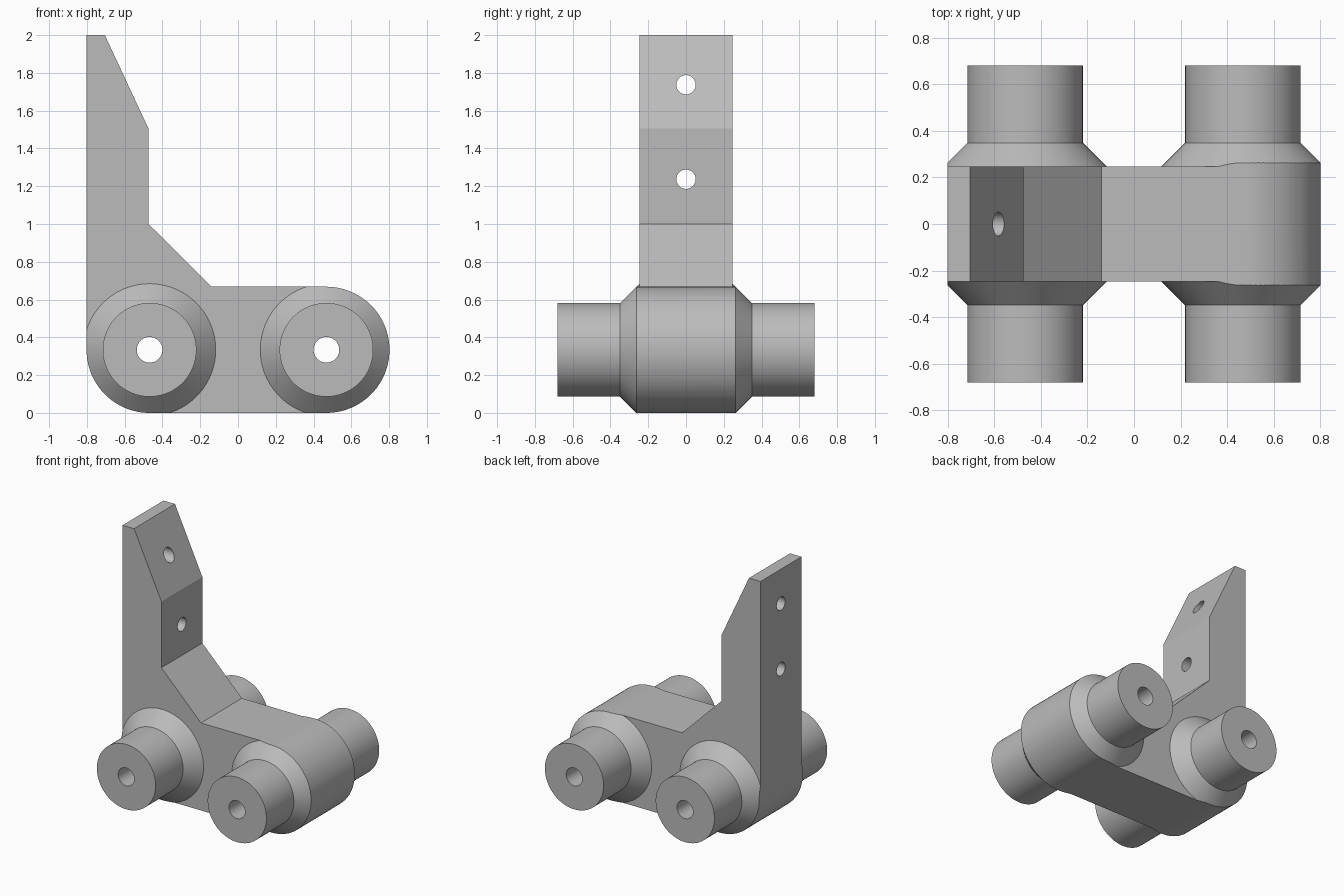
import bpy, bmesh, math
from mathutils import Matrix

if "Cube" in bpy.data.objects:
    bpy.data.objects.remove(bpy.data.objects["Cube"], do_unlink=True)

R = 0.334                  # end radius of the link
AXLE_X, AXLE_Z = 0.468, R
HALF_W = 0.247             # half thickness of the bracket

grey = bpy.data.materials.new("plain grey")
grey.use_nodes = True
grey.diffuse_color = (0.5, 0.5, 0.5, 1)
grey.node_tree.nodes["Principled BSDF"].inputs["Base Color"].default_value = (0.5, 0.5, 0.5, 1)


def finish(name, bm):
    bmesh.ops.recalc_face_normals(bm, faces=bm.faces)
    mesh = bpy.data.meshes.new(name)
    bm.to_mesh(mesh)
    bm.free()
    obj = bpy.data.objects.new(name, mesh)
    bpy.context.collection.objects.link(obj)
    mesh.materials.append(grey)
    return obj


def prism(name, outline, half_depth):
    """Extrude an x-z outline along y."""
    bm = bmesh.new()
    face = bm.faces.new([bm.verts.new((x, -half_depth, z)) for x, z in outline])
    out = bmesh.ops.extrude_face_region(bm, geom=[face])
    verts = [g for g in out["geom"] if isinstance(g, bmesh.types.BMVert)]
    bmesh.ops.translate(bm, verts=verts, vec=(0, 2 * half_depth, 0))
    return finish(name, bm)


def turned(name, profile, x, z, steps=96):
    """Stack rings of (radius, y) around an axle parallel to y."""
    bm = bmesh.new()
    rings = [[bm.verts.new((x + r * math.cos(math.tau * i / steps), y,
                            z + r * math.sin(math.tau * i / steps)))
              for i in range(steps)] for r, y in profile]
    for a, b in zip(rings, rings[1:]):
        for i in range(steps):
            j = (i + 1) % steps
            bm.faces.new((a[i], a[j], b[j], b[i]))
    bm.faces.new(rings[0])
    bm.faces.new(rings[-1])
    return finish(name, bm)


def pin(name, radius, length, location, axis):
    bm = bmesh.new()
    bmesh.ops.create_cone(bm, cap_ends=True, segments=48, radius1=radius, radius2=radius,
                          depth=length, matrix=Matrix.Translation(location)
                          @ Matrix.Rotation(math.pi / 2, 4, axis))
    return finish(name, bm)


def combine(target, tool, operation):
    """Apply a boolean and discard the tool."""
    mod = target.modifiers.new(operation, "BOOLEAN")
    mod.operation, mod.object, mod.solver = operation, tool, "EXACT"
    bpy.context.view_layer.update()
    result = target.evaluated_get(bpy.context.evaluated_depsgraph_get())
    mesh = bpy.data.meshes.new_from_object(result)
    target.modifiers.clear()
    target.data = mesh
    bpy.data.objects.remove(tool, do_unlink=True)


def arc(cx, start, end, steps=40):
    return [(cx + R * math.cos(math.radians(start + (end - start) * i / steps)),
             AXLE_Z + R * math.sin(math.radians(start + (end - start) * i / steps)))
            for i in range(steps + 1)]


# Oversized centre slab, trimmed later by the side outline
bracket = prism("bracket", [(-1, -0.2), (1, -0.2), (1, 2.2), (-1, 2.2)], HALF_W)

# Two stepped bosses with conical collars on each axle
half = [(0.397, 0.2), (0.248, 0.349), (0.248, 0.68)]
boss_profile = [(r, -y) for r, y in reversed(half)] + half
for side in (-1, 1):
    combine(bracket, turned("boss", boss_profile, side * AXLE_X, AXLE_Z), "UNION")

# Side outline: rounded link with an upright tapering arm
outline = (arc(-AXLE_X, 180, 270) + arc(AXLE_X, -90, 90)
           + [(-0.14, 2 * R), (-0.474, 1.0), (-0.474, 1.505),
              (-0.705, 2.0), (-AXLE_X - R, 2.0)])
combine(bracket, prism("outline", outline, 0.9), "INTERSECT")

# Axle bores and the two mounting holes in the arm
for side in (-1, 1):
    combine(bracket, pin("bore", 0.068, 2, (side * AXLE_X, 0, AXLE_Z), "X"), "DIFFERENCE")
for z in (1.237, 1.737):
    combine(bracket, pin("mounting_hole", 0.051, 1, (-0.6, 0, z), "Y"), "DIFFERENCE")

bpy.ops.object.select_all(action="DESELECT")
bracket.select_set(True)
bpy.context.view_layer.objects.active = bracket
bpy.ops.object.shade_smooth_by_angle(angle=math.radians(25))
